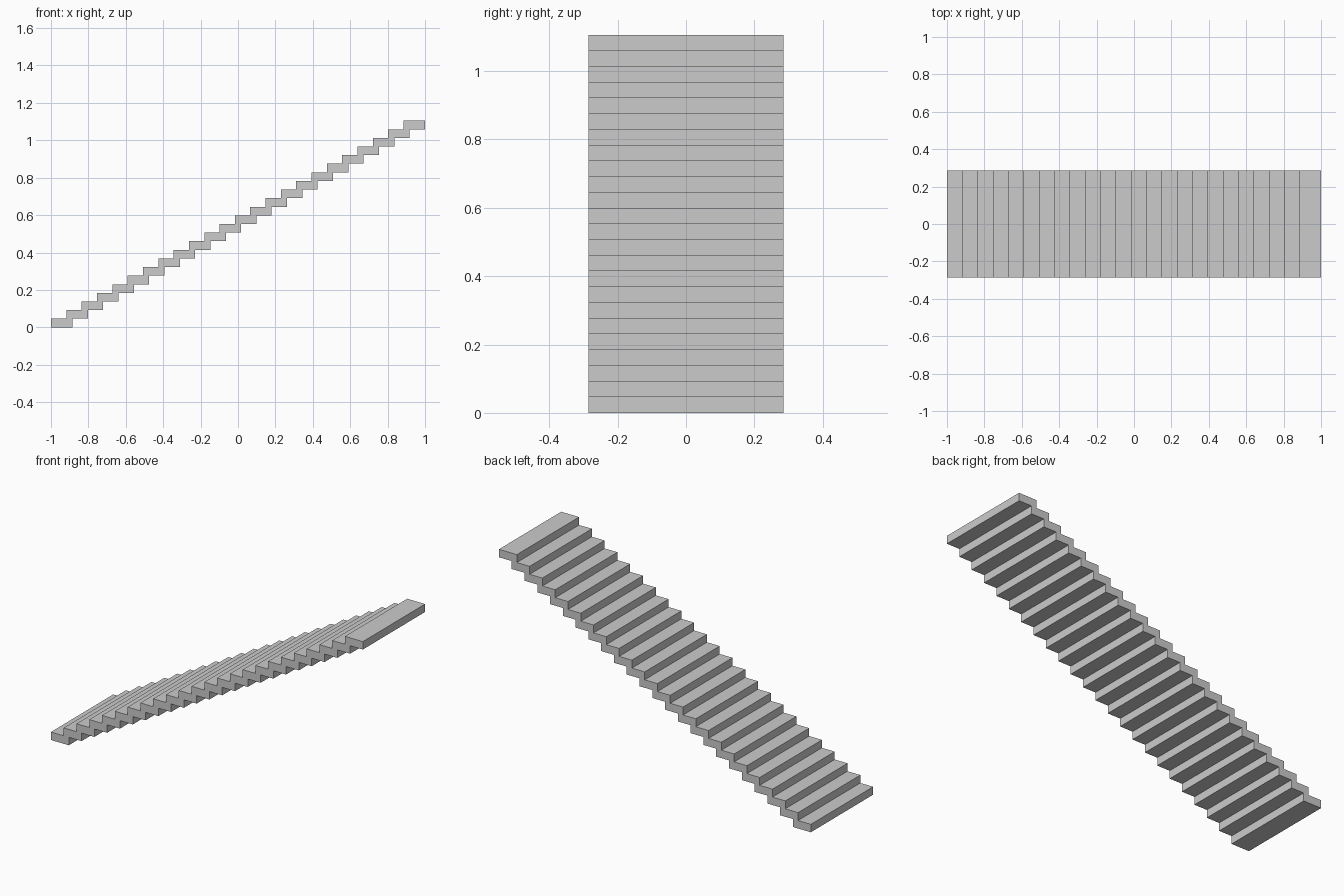
import bpy, bmesh

if "Cube" in bpy.data.objects:
    bpy.data.objects.remove(bpy.data.objects["Cube"])

STEPS = 24
TREAD = 0.115                       # full depth of one step slab
PITCH = (2.0 - TREAD) / (STEPS - 1)  # horizontal advance per step
RISE = 1.105 / STEPS
HALF_WIDTH = 0.285

# Stepped side profile: up along the treads, back down along the undersides
upper, lower = [], []
for i in range(STEPS):
    x0 = -1 + i * PITCH
    x1 = x0 + TREAD
    z0, z1 = i * RISE, (i + 1) * RISE
    upper += [(x0, z0), (x0, z1)]
    lower += [(x1, z0), (x1, z1)]
profile = upper + lower[::-1]

# Extrude the profile across the width of the flight
bm = bmesh.new()
face = bm.faces.new([bm.verts.new((x, -HALF_WIDTH, z)) for x, z in profile])
result = bmesh.ops.extrude_face_region(bm, geom=[face])
new_verts = [g for g in result["geom"] if isinstance(g, bmesh.types.BMVert)]
bmesh.ops.translate(bm, verts=new_verts, vec=(0, 2 * HALF_WIDTH, 0))
bmesh.ops.recalc_face_normals(bm, faces=bm.faces)

mesh = bpy.data.meshes.new("stair_flight")
bm.to_mesh(mesh)
bm.free()
stairs = bpy.data.objects.new("stair_flight", mesh)
bpy.context.collection.objects.link(stairs)
